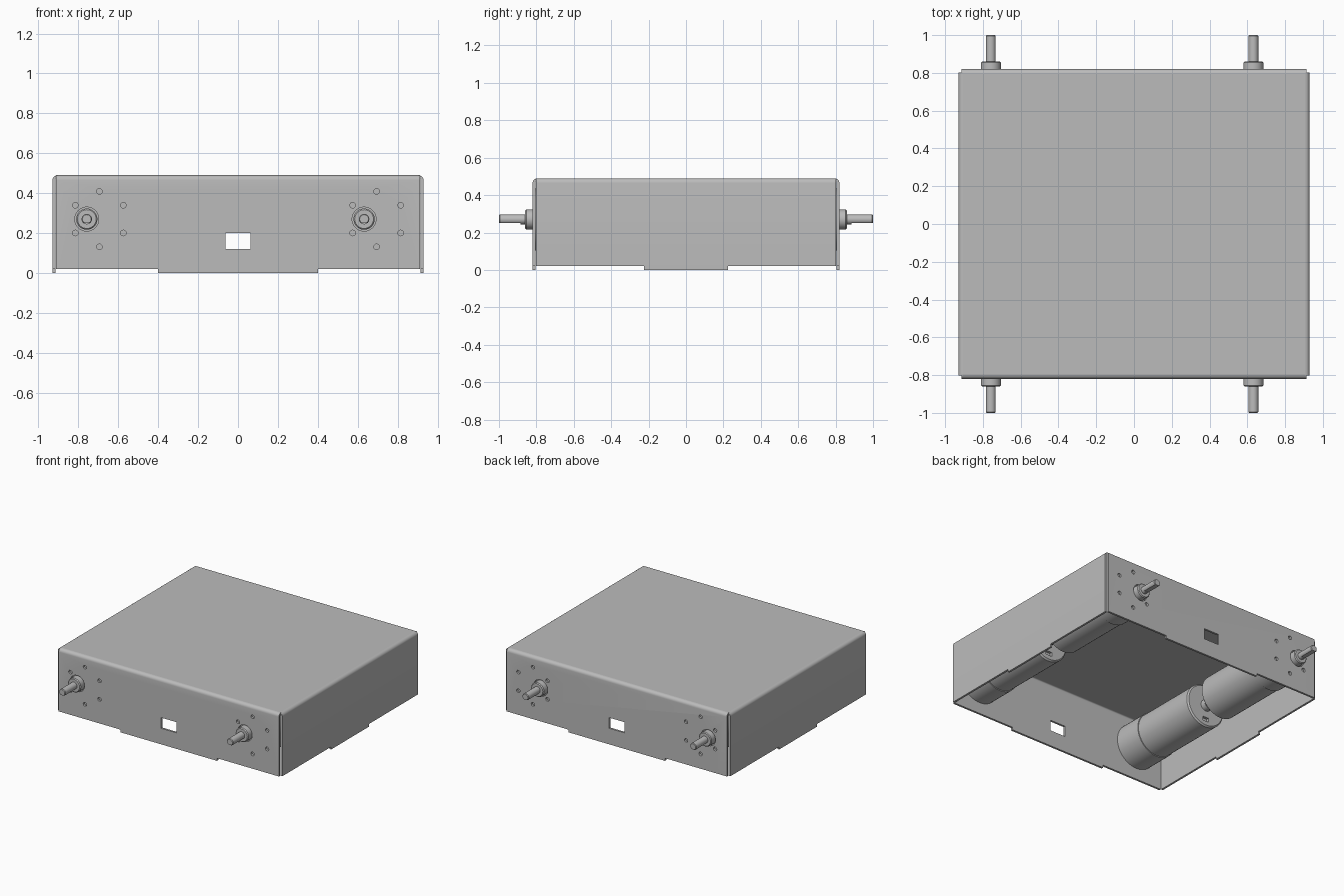
import bpy, bmesh
from math import sin, cos, pi, radians
from mathutils import Matrix, Vector

cube = bpy.data.objects.get("Cube")
if cube:
    bpy.data.objects.remove(cube, do_unlink=True)

GREY = (0.5, 0.5, 0.5, 1)
metal = bpy.data.materials.new("plain grey metal")
metal.use_nodes = True
metal.diffuse_color = GREY
metal.node_tree.nodes["Principled BSDF"].inputs["Base Color"].default_value = GREY

HX, HY, H = 0.93, 0.82, 0.49      # case half sizes and height
T, R = 0.015, 0.025               # sheet thickness and bend radius
AXIS_Z, MOTOR_X, OFFSET = 0.27, 0.695, -0.063


def make(name, bm):
    bmesh.ops.recalc_face_normals(bm, faces=bm.faces)
    mesh = bpy.data.meshes.new(name)
    bm.to_mesh(mesh)
    bm.free()
    mesh.materials.append(metal)
    ob = bpy.data.objects.new(name, mesh)
    bpy.context.collection.objects.link(ob)
    return ob


def activate(ob):
    bpy.ops.object.select_all(action='DESELECT')
    ob.select_set(True)
    bpy.context.view_layer.objects.active = ob


def smooth(ob):
    activate(ob)
    bpy.ops.object.shade_smooth_by_angle(angle=radians(30))


def box(bm, centre, size):
    m = Matrix.Translation(centre) @ Matrix.Diagonal((*size, 1))
    bmesh.ops.create_cube(bm, size=1, matrix=m)


def rod(bm, centre, radius, length, sides=24):
    m = Matrix.Translation(centre) @ Matrix.Rotation(pi / 2, 4, 'X')
    bmesh.ops.create_cone(bm, cap_ends=True, segments=sides, radius1=radius,
                          radius2=radius, depth=length, matrix=m)


def cut(ob, bm):
    cutter = make("cutter", bm)
    cutter.hide_render = True
    mod = ob.modifiers.new("cut", 'BOOLEAN')
    mod.operation, mod.solver, mod.object = 'DIFFERENCE', 'EXACT', cutter
    activate(ob)
    bpy.ops.object.modifier_apply(modifier=mod.name)
    bpy.data.objects.remove(cutter, do_unlink=True)


def lathe(name, points, x, side):
    # Points are (distance from centre along y, radius)
    bm = bmesh.new()
    verts = [bm.verts.new((x + r, side * y, AXIS_Z)) for y, r in points]
    edges = [bm.edges.new(pair) for pair in zip(verts, verts[1:])]
    bmesh.ops.spin(bm, geom=verts + edges, cent=(x, 0, AXIS_Z), axis=(0, 1, 0),
                   angle=2 * pi, steps=48, use_merge=True)
    bmesh.ops.remove_doubles(bm, verts=bm.verts, dist=1e-5)
    return make(name, bm)


def wall(name, dist, half, tab, turn, motors=False):
    # Bent flange, modelled facing -y and then turned into place
    arc = [i * pi / 12 for i in range(7)]
    ring = lambda r: [(-dist + R - r * sin(a), H - R + r * cos(a)) for a in arc]
    outline = ring(R) + [(-dist, 0), (-dist + T, 0)] + ring(R - T)[::-1]
    bm = bmesh.new()
    face = bm.faces.new([bm.verts.new((-half, y, z)) for y, z in outline])
    new = bmesh.ops.extrude_face_region(bm, geom=[face])["geom"]
    bmesh.ops.translate(bm, vec=(2 * half, 0, 0),
                        verts=[v for v in new if isinstance(v, bmesh.types.BMVert)])
    ob = make(name, bm)

    # Raised lower edge either side of the central tab
    c = bmesh.new()
    for s in (-1, 1):
        box(c, (s * (tab + 0.5), -dist, 0), (1, 0.1, 0.04))
    if motors:
        box(c, (0, -dist, 0.16), (0.126, 0.1, 0.08))
        flip = cos(turn)
        for s in (-1, 1):
            rod(c, (s * MOTOR_X + flip * OFFSET, -dist, AXIS_Z), 0.06, 0.1, 48)
            for i in range(6):
                a = pi / 6 + i * pi / 3
                rod(c, (s * MOTOR_X + 0.139 * cos(a), -dist,
                        AXIS_Z + 0.139 * sin(a)), 0.014, 0.1)
    cut(ob, c)
    ob.data.transform(Matrix.Rotation(turn, 4, 'Z'))
    smooth(ob)


# Sheet metal case, open underneath
bm = bmesh.new()
box(bm, (0, 0, H - T / 2), (2 * (HX - R), 2 * (HY - R), T))
make("top_panel", bm)
wall("front_wall", HY, HX - 0.017, 0.4, 0, True)
wall("back_wall", HY, HX - 0.017, 0.4, pi, True)
wall("left_wall", HX, HY - 0.017, 0.225, pi / 2)
wall("right_wall", HX, HY - 0.017, 0.225, -pi / 2)

# Four gear motors, back to back in pairs
FACE = HY - T
for end, s in (("front", -1), ("back", 1)):
    for hand, h in (("left", 1), ("right", -1)):
        label = end + "_" + hand
        x = h * MOTOR_X
        body = lathe(label + "_motor", [
            (FACE, 0), (FACE, 0.166), (0.59, 0.166), (0.59, 0.16), (0.08, 0.16),
            (0.07, 0.15), (0.07, 0.042), (0.03, 0.042), (0.03, 0)], x, s)
        c = bmesh.new()
        for k in (-1, 1):
            box(c, (x, s * 0.07, AXIS_Z + k * 0.105), (0.05, 0.04, 0.03))
        cut(body, c)
        smooth(body)

        boss = lathe(label + "_boss", [
            (FACE - 0.01, 0), (FACE - 0.01, 0.053), (0.854, 0.053),
            (0.86, 0.047), (0.86, 0)], x + OFFSET, s)
        smooth(boss)

        # Output shaft with a flat along its underside
        shaft = lathe(label + "_shaft", [
            (0.85, 0), (0.85, 0.026), (0.995, 0.026), (1, 0.022), (1, 0)],
            x + OFFSET, s)
        c = bmesh.new()
        box(c, (x + OFFSET, s * 0.985, AXIS_Z - 0.045), (0.1, 0.2, 0.05))
        cut(shaft, c)
        smooth(shaft)
